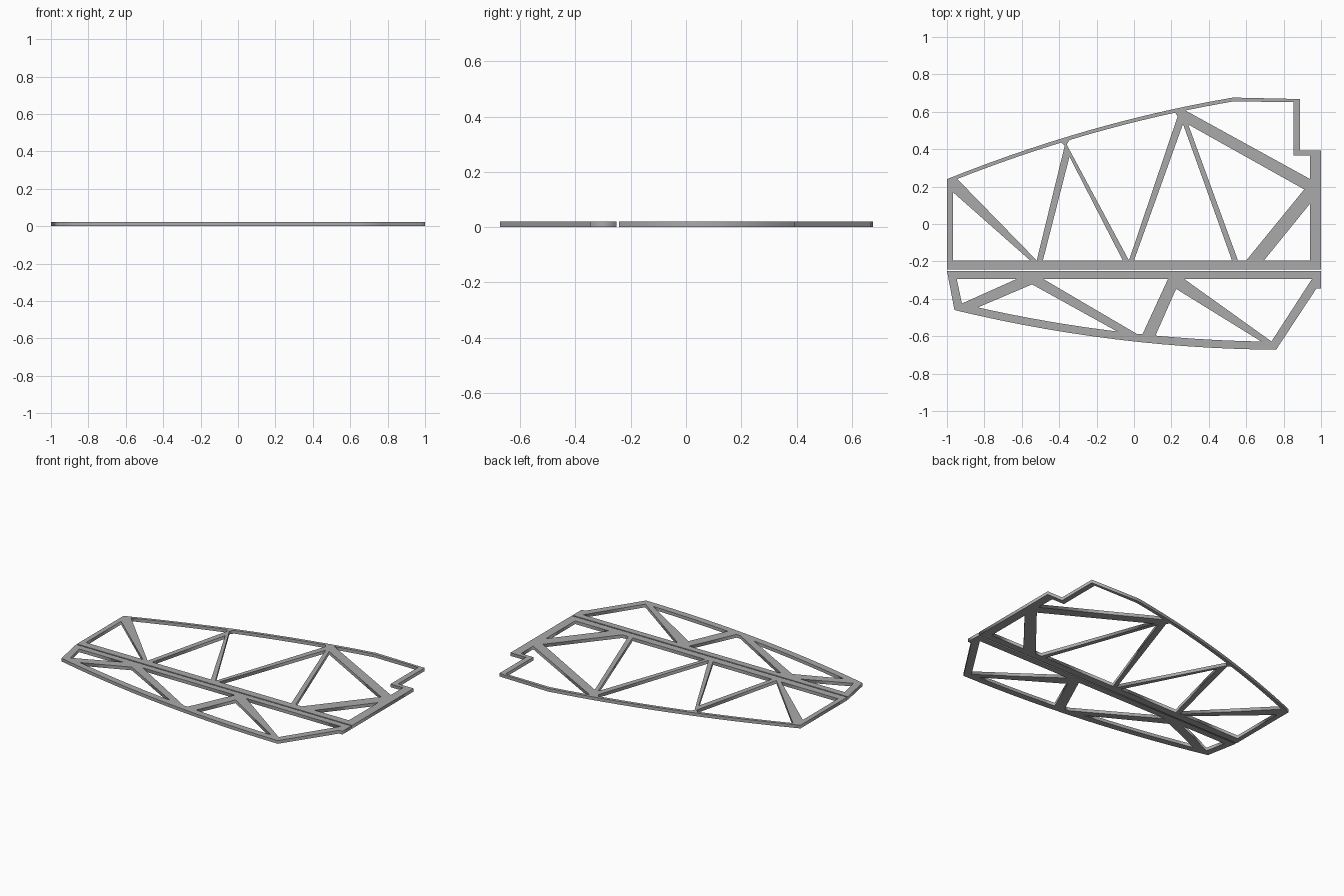
import bpy

THICKNESS = 0.021
SPLIT_TOP, SPLIT_BOTTOM = -0.243, -0.251   # narrow gap between the two panels
BAR_TOP, BAR_BOTTOM = -0.195, -0.293       # inner edges of the central bars
LEFT, RIGHT = -0.968, 0.942                # inner edges of the end posts

cube = bpy.data.objects.get("Cube")
if cube:
    bpy.data.objects.remove(cube, do_unlink=True)

grey = bpy.data.materials.new("plain grey")
grey.use_nodes = True
colour = (0.4, 0.4, 0.4, 1)
grey.diffuse_color = colour
grey.node_tree.nodes["Principled BSDF"].inputs["Base Color"].default_value = colour


def upper_arch(x):
    return 0.565 + 0.2495 * x - 0.0755 * x * x


def lower_arch(x):
    return -0.628 - 0.1096 * x + 0.068 * x * x


def sweep(arch, start, end, inset=0.0, steps=8):
    """Points along an arch, optionally moved inwards by the rim width."""
    xs = [start + (end - start) * i / steps for i in range(steps + 1)]
    return [(x, arch(x) + inset) for x in xs]


def make_panel(name, outline, holes):
    """Flat plate with cut-out windows, standing on the ground."""
    curve = bpy.data.curves.new(name, "CURVE")
    curve.dimensions = "2D"
    curve.fill_mode = "BOTH"
    curve.extrude = THICKNESS / 2
    for loop in [outline] + holes:
        spline = curve.splines.new("POLY")
        spline.points.add(len(loop) - 1)
        for point, (x, y) in zip(spline.points, loop):
            point.co = (x, y, 0, 1)
        spline.use_cyclic_u = True
    helper = bpy.data.objects.new(name + " profile", curve)
    bpy.context.collection.objects.link(helper)
    depsgraph = bpy.context.evaluated_depsgraph_get()
    mesh = bpy.data.meshes.new_from_object(helper.evaluated_get(depsgraph))
    bpy.data.objects.remove(helper, do_unlink=True)
    for vertex in mesh.vertices:
        vertex.co.z += THICKNESS / 2
    mesh.materials.clear()
    mesh.materials.append(grey)
    panel = bpy.data.objects.new(name, mesh)
    bpy.context.collection.objects.link(panel)
    return panel


# Upper panel: arched rim, stepped corner and straight base bar
RIM = -0.021
upper_outline = [(-1, SPLIT_TOP)] + sweep(upper_arch, -1, 0.53, steps=14) + [
    (0.888, 0.668), (0.888, 0.393), (1, 0.393), (1, SPLIT_TOP)]

left_corner = [(LEFT, 0.17), (LEFT, BAR_TOP), (-0.555, BAR_TOP)]
left_bay = sweep(upper_arch, -0.945, -0.39, RIM) + [
    (-0.37, 0.42), (-0.52, BAR_TOP)]
first_peak = [(-0.345, 0.36), (-0.487, BAR_TOP), (-0.06, BAR_TOP)]
middle_bay = sweep(upper_arch, -0.345, 0.22, RIM) + [
    (0.233, 0.575), (-0.027, BAR_TOP)]
middle_bay.insert(0, (-0.36, 0.425))
second_peak = [(0.262, 0.535), (0, BAR_TOP), (0.524, BAR_TOP)]
right_bay = [(0.29, 0.532), (0.556, BAR_TOP), (0.6, BAR_TOP), (0.91, 0.185)]
right_corner = [(0.695, BAR_TOP), (RIGHT, BAR_TOP), (RIGHT, 0.11)]
notch_bay = sweep(upper_arch, 0.275, 0.53, RIM, 4) + [
    (0.852, 0.652), (0.852, 0.366), (RIGHT, 0.366), (RIGHT, 0.24)]

make_panel("upper_truss_panel", upper_outline, [
    left_corner, left_bay, first_peak, middle_bay,
    second_peak, right_bay, right_corner, notch_bay])

# Lower panel: curved belly, slanted ends and straight top bar
BELLY = 0.043
lower_outline = [(-1, SPLIT_BOTTOM)] + sweep(lower_arch, -0.96, 0.76, steps=14) + [
    (0.975, -0.345), (1, -0.345), (1, SPLIT_BOTTOM)]

small_window = [(-0.948, BAR_BOTTOM), (-0.625, BAR_BOTTOM), (-0.92, -0.425)]
belly_window = [(-0.545, -0.323)] + sweep(lower_arch, -0.835, -0.09, BELLY)
centre_window = [(-0.487, BAR_BOTTOM), (0.182, BAR_BOTTOM),
                 (0.046, -0.588), (0.016, -0.588)]
slanted_window = [(0.225, -0.347)] + sweep(lower_arch, 0.115, 0.68, BELLY)
end_window = [(0.267, BAR_BOTTOM), (0.952, BAR_BOTTOM), (0.735, -0.628)]

make_panel("lower_truss_panel", lower_outline, [
    small_window, belly_window, centre_window, slanted_window, end_window])
